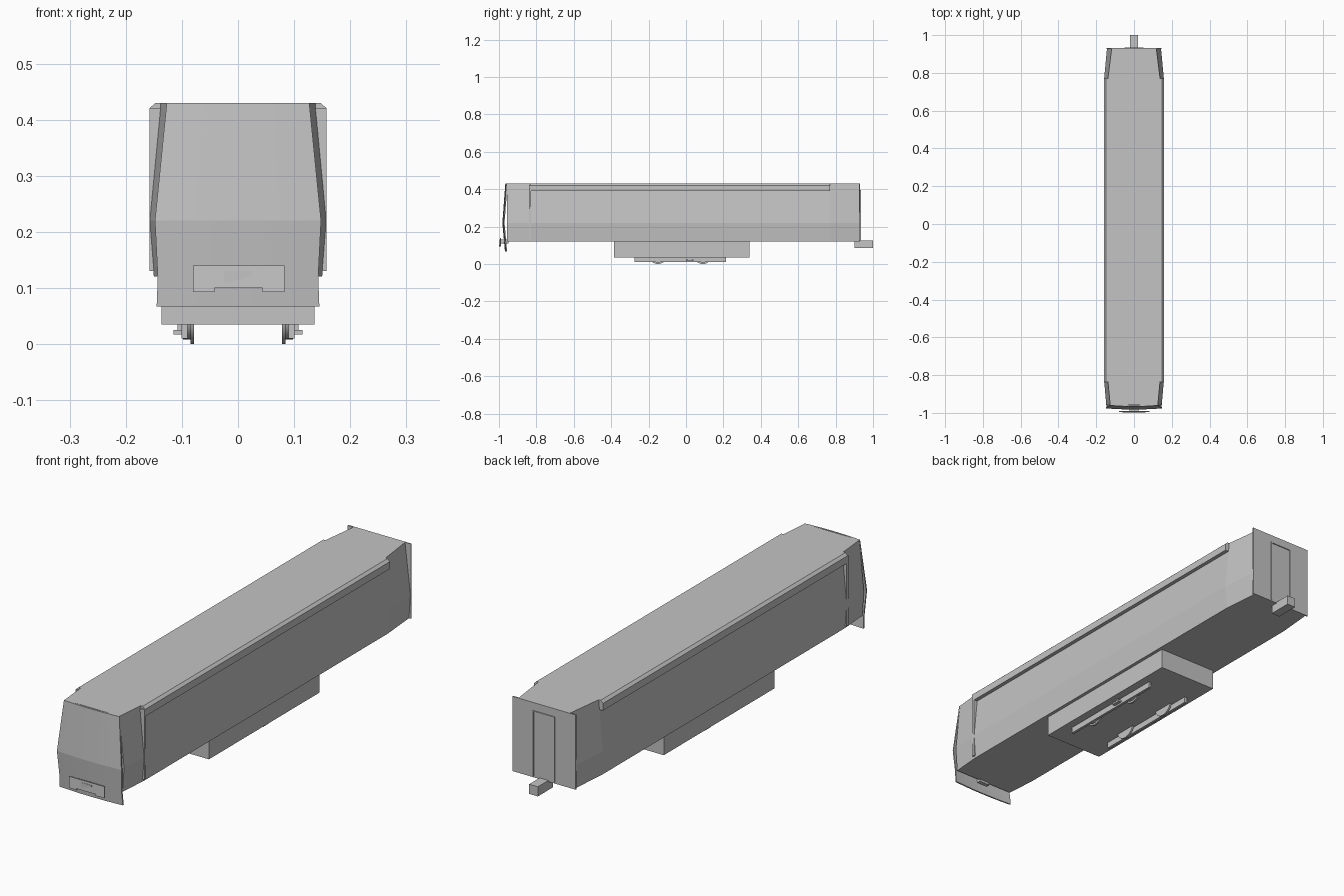
import bpy, bmesh, math

if "Cube" in bpy.data.objects:
    bpy.data.objects.remove(bpy.data.objects["Cube"])

grey = bpy.data.materials.new("plain grey")
grey.diffuse_color = (0.55, 0.55, 0.55, 1)
grey.use_nodes = True
grey.node_tree.nodes["Principled BSDF"].inputs["Base Color"].default_value = grey.diffuse_color


def finish(name, bm):
    bmesh.ops.recalc_face_normals(bm, faces=bm.faces)
    me = bpy.data.meshes.new(name)
    bm.to_mesh(me)
    bm.free()
    me.materials.append(grey)
    ob = bpy.data.objects.new(name, me)
    bpy.context.collection.objects.link(ob)
    return ob


def box(name, x0, x1, y0, y1, z0, z1):
    bm = bmesh.new()
    bmesh.ops.create_cube(bm, size=1)
    for v in bm.verts:
        v.co = ((x0 + x1) / 2 + v.co.x * (x1 - x0),
                (y0 + y1) / 2 + v.co.y * (y1 - y0),
                (z0 + z1) / 2 + v.co.z * (z1 - z0))
    return finish(name, bm)


def loft(name, rings):
    """Capped skin through equal-length point rings."""
    bm = bmesh.new()
    vs = [[bm.verts.new(p) for p in r] for r in rings]
    n = len(vs[0])
    for a, b in zip(vs, vs[1:]):
        for i in range(n):
            j = (i + 1) % n
            bm.faces.new((a[i], a[j], b[j], b[i]))
    bm.faces.new(vs[0])
    bm.faces.new(vs[-1])
    return finish(name, bm)


def section(y, half):
    """Mirrored cross-section at y from (x, z) points, bottom to top."""
    return [(x, y, z) for x, z in half] + [(-x, y, z) for x, z in reversed(half)]


def cylinder(name, x0, x1, y, z, r, n=24):
    ring = [(y + r * math.cos(2 * math.pi * i / n),
             z + r * math.sin(2 * math.pi * i / n)) for i in range(n)]
    ob = loft(name, [[(x, a, b) for a, b in ring] for x in (x0, x1)])
    for p in ob.data.polygons:
        p.use_smooth = len(p.vertices) == 4
    return ob


# Body shell, tapering at both ends
middle = [(0.15, 0.12), (0.158, 0.22), (0.138, 0.43)]
loft("body", [
    section(-0.957, [(0.14, 0.12), (0.147, 0.22), (0.126, 0.43)]),
    section(-0.83, middle),
    section(0.77, middle),
    section(0.93, [(0.136, 0.12), (0.143, 0.22), (0.118, 0.43)])])

# Curved front mask with a bent face and lower apron
rows = [(0.145, 0.067, -0.962), (0.143, 0.12, -0.967), (0.148, 0.22, -0.976),
        (0.127, 0.43, -0.960)]
rings = []
for w, z, y in rows:
    cols = [i / 6 for i in range(-6, 7)]
    face = [(w * c, y - 0.006 * (1 - c * c), z) for c in cols]
    back = [(w * c, y - 0.006 * (1 - c * c) + 0.006, z) for c in reversed(cols)]
    rings.append(face + back)
loft("front_mask", rings)

# Rear end wall, door frame and drawbar
box("rear_wall", -0.145, 0.145, 0.926, 0.931, 0.12, 0.43)
for s in (-1, 1):
    box("door_jamb", s * 0.049 - 0.002, s * 0.049 + 0.002, 0.93, 0.935, 0.125, 0.397)
box("door_header", -0.051, 0.051, 0.93, 0.935, 0.393, 0.397)
box("rear_drawbar", -0.02, 0.02, 0.9, 1.0, 0.085, 0.125)

for s in (-1, 1):
    # Overhanging roof edge along each side
    edge = [(0.13, 0.39), (0.158, 0.39), (0.158, 0.42), (0.147, 0.43), (0.13, 0.43)]
    loft("roof_edge", [[(s * x, y, z) for x, z in edge] for y in (-0.835, 0.77)])
    # Upright post where the cab begins
    x0, x1 = sorted((s * 0.13, s * 0.158))
    box("cab_post", x0, x1, -0.84, -0.828, 0.13, 0.42)

# Front coupler: notched curved cover on a short stem
cover = [(-0.08, 0.14), (-0.08, 0.093), (-0.042, 0.093), (-0.042, 0.10),
         (0.044, 0.10), (0.044, 0.093), (0.083, 0.093), (0.083, 0.14)]
loft("coupler_cover", [[(x, y + 0.8 * x * x, z) for x, z in cover]
                       for y in (-1.0, -0.995)])
box("coupler_stem", -0.025, 0.025, -0.996, -0.95, 0.11, 0.13)

# Underfloor housing and bogie
box("underfloor_housing", -0.136, 0.136, -0.385, 0.34, 0.035, 0.12)
for s in (-1, 1):
    x0, x1 = sorted((s * 0.09, s * 0.101))
    box("bogie_frame", x0, x1, -0.275, 0.215, 0.01, 0.037)
    x0, x1 = sorted((s * 0.1, s * 0.115))
    box("damper", x0, x1, 0.0, 0.04, 0.017, 0.025)
    x0, x1 = sorted((s * 0.1, s * 0.108))
    box("damper_bracket", x0, x1, 0.01, 0.03, 0.017, 0.036)
    for y in (-0.15, 0.09):
        cylinder("wheel_flange", s * 0.078, s * 0.085, y, 0.05, 0.05)
        cylinder("wheel_tread", s * 0.085, s * 0.098, y, 0.05, 0.042)
